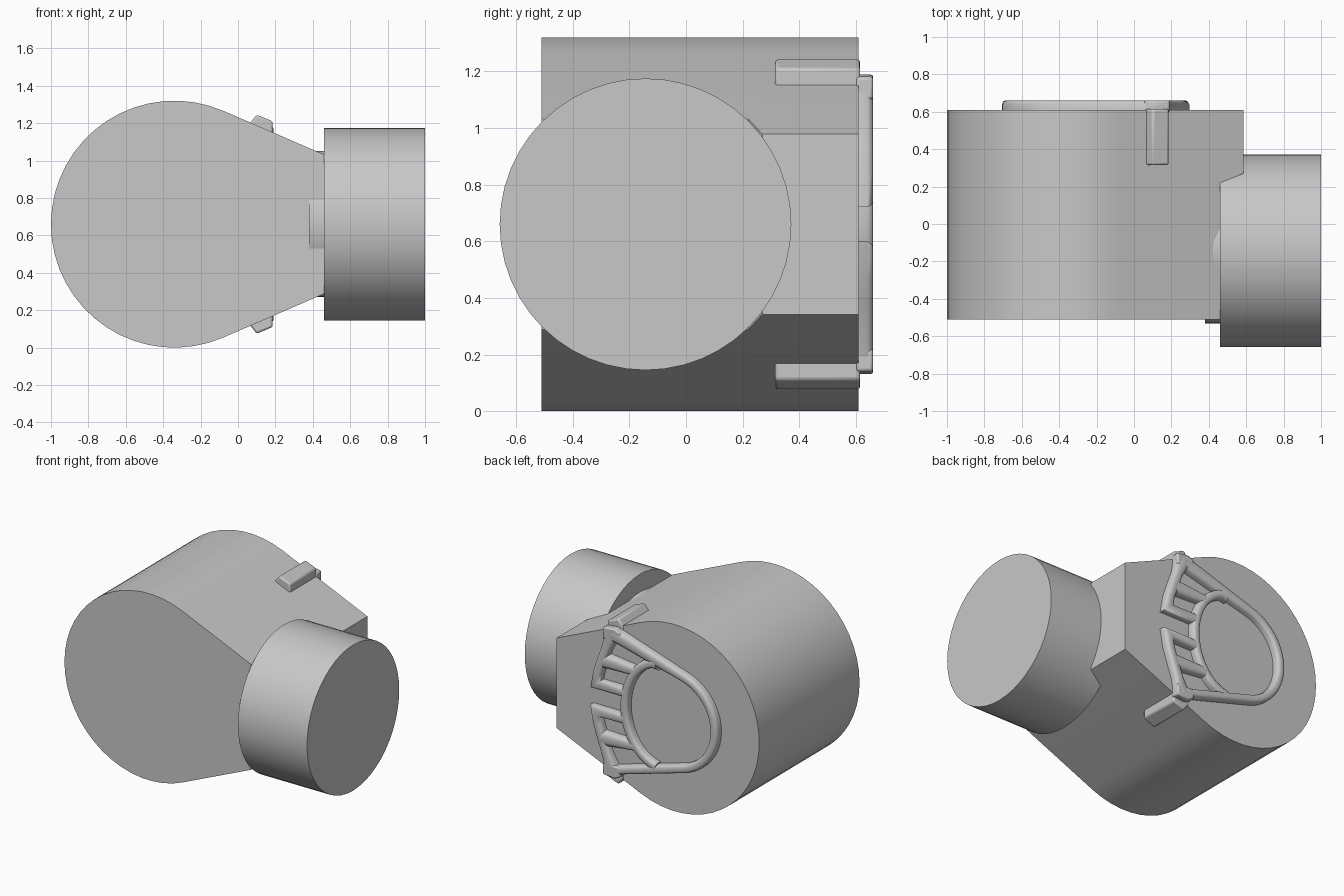
import bpy, bmesh, math
from mathutils import Vector

cube = bpy.data.objects.get("Cube")
if cube:
    bpy.data.objects.remove(cube, do_unlink=True)

grey = bpy.data.materials.new("plain_grey")
grey.use_nodes = True
GREY = (0.58, 0.58, 0.58, 1)
grey.diffuse_color = GREY
grey.node_tree.nodes["Principled BSDF"].inputs["Base Color"].default_value = GREY

MID = 0.66          # height of the mirror plane
BACK = 0.61         # back face of the housing


def finish(bm, name, angle=35):
    bmesh.ops.recalc_face_normals(bm, faces=bm.faces)
    mesh = bpy.data.meshes.new(name)
    bm.to_mesh(mesh)
    bm.free()
    mesh.materials.append(grey)
    ob = bpy.data.objects.new(name, mesh)
    bpy.context.collection.objects.link(ob)
    bpy.ops.object.select_all(action='DESELECT')
    ob.select_set(True)
    bpy.context.view_layer.objects.active = ob
    bpy.ops.object.shade_smooth_by_angle(angle=math.radians(angle))
    return ob


def loft(bm, sections, closed=False):
    """Skin a row of equal cross-sections, capping the ends of open rows."""
    rings = [[bm.verts.new(p) for p in s] for s in sections]
    pairs = list(zip(rings, rings[1:]))
    if closed:
        pairs.append((rings[-1], rings[0]))
    else:
        bm.faces.new(rings[0])
        bm.faces.new(rings[-1])
    n = len(rings[0])
    for a, b in pairs:
        for i in range(n):
            j = (i + 1) % n
            bm.faces.new((a[i], a[j], b[j], b[i]))


def disc(name, x0, x1, radius, y, sides):
    bm = bmesh.new()
    ring = [(y + radius * math.cos(t), MID + radius * math.sin(t))
            for t in (math.tau * i / sides for i in range(sides))]
    loft(bm, [[(x, *p) for p in ring] for x in (x0, x1)])
    return finish(bm, name)


# Housing: round drum tapering to a flat end, stepped back for the side drum
CX, R = -0.34, 0.66
tip = Vector((0.585 - CX, 0.318))
tangent = math.atan2(tip.y, tip.x) + math.acos(R / tip.length)
STEPS = 32


def housing_section(y, end):
    arc = [tangent + (math.tau - 2 * tangent) * i / STEPS for i in range(STEPS + 1)]
    pts = [(CX + R * math.cos(t), y, MID + R * math.sin(t)) for t in arc]
    rise = tip.y + (0.585 - end) / math.tan(tangent)
    return pts + [(end, y, MID - rise), (end, y, MID + rise)]


bm = bmesh.new()
loft(bm, [housing_section(y, end) for y, end in
          ((-0.51, 0.46), (0.22, 0.46), (0.27, 0.585), (BACK, 0.585))])
finish(bm, "housing", 25)

# Side drum and its narrower collar
disc("side_drum", 0.46, 1.0, 0.515, -0.143, 48)
disc("drum_collar", 0.38, 0.47, 0.39, -0.143, 48)


# Raised bracket on the back face
def bar(bm, path, half, closed=False):
    """Sweep a round-shouldered bar along a path of (x, z) points."""
    pts = [Vector(p) for p in path]
    profile = [(-1, BACK - 0.01), (-1, 0.64), (-0.8, 0.655), (-0.4, 0.661),
               (0.4, 0.661), (0.8, 0.655), (1, 0.64), (1, BACK - 0.01)]
    sections = []
    n = len(pts)
    for i, p in enumerate(pts):
        before = pts[i - 1] if closed or i else p
        after = pts[(i + 1) % n] if closed or i < n - 1 else p
        d1, d2 = (p - before), (after - p)
        d1, d2 = (d1 or d2).normalized(), (d2 or d1).normalized()
        d = (d1 + d2).normalized()
        scale = half / max(d.dot(d1), 0.6)
        side = Vector((-d.y, d.x)) * scale
        sections.append([(p.x + side.x * o, y, p.y + side.y * o) for o, y in profile])
    loft(bm, sections, closed)


def oval(cx, rx, rz, a0, a1, count):
    angles = [math.radians(a0 + (a1 - a0) * i / count) for i in range(count + 1)]
    return [(cx + rx * math.cos(t), MID + rz * math.sin(t)) for t in angles]


def flip(path, sign):
    return [(x, MID + sign * (z - MID)) for x, z in path]


bm = bmesh.new()
top_arm = [(0.12, 1.14)]
teardrop = top_arm + oval(CX, 0.335, 0.335, 105, 255, 20) + flip(top_arm, -1)
bar(bm, teardrop, 0.03)
bar(bm, oval(-0.26, 0.29, 0.37, 82, -82, 20), 0.03)
for sign in (1, -1):
    outer = [(0.13, 1.15), (0.17, 1.04), (0.21, 0.93), (0.24, 0.84),
             (0.255, 0.755), (0.03, 0.755)]
    bar(bm, flip(outer, sign), 0.034)
    bar(bm, flip([(0.21, 0.935), (-0.05, 0.925)], sign), 0.032)
finish(bm, "back_bracket", 50)


# Clips that hook the bracket over the sloping sides
def clip(name, sign):
    bm = bmesh.new()
    lug = [(0.06, 1.1), (0.06, 1.195), (0.1, 1.245), (0.185, 1.21), (0.185, 1.1)]
    foot = [(0.055, 1.1), (0.055, 1.17), (0.1, 1.19), (0.19, 1.18), (0.19, 1.1)]
    for shape, y0, y1 in ((lug, 0.315, 0.615), (foot, 0.6, 0.661)):
        loft(bm, [[(x, y, z) for x, z in flip(shape, sign)] for y in (y0, y1)])
    ob = finish(bm, name)
    bevel = ob.modifiers.new("soft_edges", 'BEVEL')
    bevel.width = 0.01
    bevel.segments = 2


clip("upper_clip", 1)
clip("lower_clip", -1)
